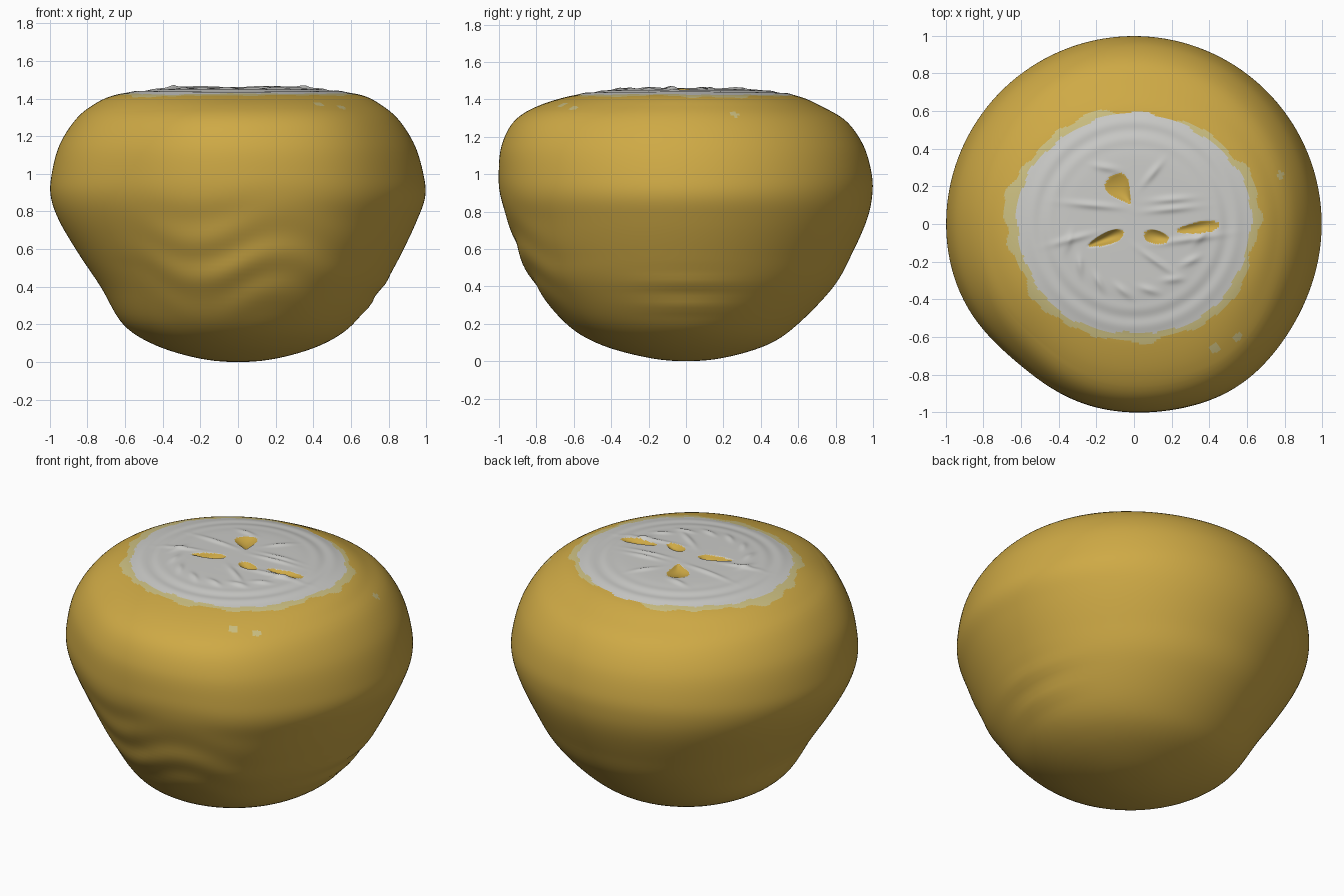
import bpy, bmesh
from math import sin, cos, pi, exp, hypot, atan2, radians

cube = bpy.data.objects.get("Cube")
if cube:
    bpy.data.objects.remove(cube)

SEGMENTS = 300

# Half-section: height, then radius towards +x, -x, +y, -y
PROFILE = [
    (1.46, 0, 0, 0, 0), (1.458, .2, .2, .2, .2), (1.45, .43, .43, .4, .4),
    (1.42, .65, .65, .59, .61), (1.36, .77, .78, .73, .8), (1.28, .86, .87, .86, .92),
    (1.15, .94, .95, .95, .985), (1, .985, .99, .993, 1), (.88, .995, .995, .995, .99),
    (.75, .95, .95, .965, .95), (.58, .87, .85, .89, .89), (.4, .77, .73, .79, .8),
    (.2, .61, .61, .6, .64), (.09, .44, .44, .44, .46), (.02, .21, .21, .21, .21),
    (0, 0, 0, 0, 0),
]

# Seed pockets: x, y, half length, half width, turn, taper, depth
POCKETS = [
    (-.07, .18, .09, .055, -55, -.75, .02),
    (-.15, -.08, .1, .032, 21, .4, .035),
    (.12, -.07, .068, .036, -12, -.2, .02),
    (.34, -.02, .115, .03, 8, .3, .015),
]

# Fleshy ridges on the cut: x, y, half length, turn
RIDGES = [
    (-.22, .1, .13, -5), (.2, .08, .12, 5), (.2, .13, .1, 4), (.1, .27, .07, 50),
    (-.15, .3, .06, -10), (-.33, -.08, .1, 15), (.3, -.08, .15, 8), (.12, -.2, .1, -35),
]
RIDGES += [(.36 * cos(radians(a)), .36 * sin(radians(a)), .05, a + 60)
           for a in range(195, 350, 22)]

SPECKS = [(.78, .26, .02), (.43, -.66, .026), (.55, -.6, .022)]


def spline(t):
    """Smooth point on the half-section, t from 0 at the top to 1 at the base."""
    t *= len(PROFILE) - 1
    i = min(int(t), len(PROFILE) - 2)
    f = t - i
    mirror = lambda p: (p[0],) + tuple(-r for r in p[1:])
    p0 = PROFILE[i - 1] if i else mirror(PROFILE[1])
    p1, p2 = PROFILE[i], PROFILE[i + 1]
    p3 = PROFILE[i + 2] if i + 2 < len(PROFILE) else mirror(PROFILE[-2])
    return [b + .5 * f * (c - a + f * (2 * a - 5 * b + 4 * c - d + f * (3 * (b - c) + d - a)))
            for a, b, c, d in zip(p0, p1, p2, p3)]


def local(x, y, cx, cy, turn):
    c, s = cos(radians(turn)), sin(radians(turn))
    return (x - cx) * c + (y - cy) * s, (y - cy) * c - (x - cx) * s


def pocket(x, y, p):
    """Below 1 inside the pocket outline."""
    u, v = local(x, y, *p[:2], p[4])
    u /= p[2]
    return hypot(u, v / (p[3] * max(.15, 1 + p[5] * u)))


def bell(a, centre, width):
    d = (a - centre + pi) % (2 * pi) - pi
    return exp(-(d / width) ** 2)


def flesh_edge(a):
    return .605 + .018 * cos(2 * a) + .008 * sin(5 * a) + .005 * sin(17 * a + 1) + .003 * sin(31 * a)


def rind_edge(a):
    wobble = .01 * sin(7 * a) + .008 * sin(13 * a + 2) + .005 * sin(29 * a)
    return flesh_edge(a) + .042 + wobble - .06 * bell(a, radians(80), .4) + .025 * bell(a, pi, .3)


def surface(t, a):
    z, right, left, back, front = spline(t)
    rx = right if cos(a) > 0 else left
    ry = back if sin(a) > 0 else front
    r = rx * cos(a) ** 2 + ry * sin(a) ** 2
    # slightly lumpy outline, wrinkles low on the side and the front
    side = min(1, max(0, (r - .5) * 3))
    r += side * (.025 * bell(a, radians(-58), .35) - .035 * bell(a, radians(-130), .35))
    if z < 1:
        r += side * .01 * sin(z * 48) * bell(a, 0, .35) * exp(-((z - .32) / .12) ** 2)
        r += side * .008 * sin(z * 28 + 2 * sin(a * 6)) * bell(a, -pi / 2, .5) * exp(-((z - .5) / .25) ** 2)
    x, y = r * cos(a), r * sin(a)
    # relief of the cut face
    if z > 1.4 and r < .68:
        for cx, cy, length, turn in RIDGES:
            u, v = local(x, y, cx, cy, turn)
            z += .009 * exp(-(u / length) ** 2 - (v / .018) ** 2)
        z += .003 * sin(r * 60) * exp(-((r - .5) / .08) ** 2)
        for p in POCKETS:
            z -= p[6] * max(0, 1 - pocket(x, y, p) ** 2)
    return x, y, z


def colour_slot(x, y, z):
    """0 skin, 1 flesh, 2 pale rind"""
    if z < 1.2:
        return 0
    r, a = hypot(x, y), atan2(y, x)
    if any(pocket(x, y, p) < 1 for p in POCKETS):
        return 0
    if r < flesh_edge(a):
        return 1
    if r < rind_edge(a):
        return 2
    return 2 if any(hypot(x - cx, y - cy) < size for cx, cy, size in SPECKS) else 0


def material(name, colour):
    mat = bpy.data.materials.new(name)
    mat.use_nodes = True
    mat.diffuse_color = (*colour, 1)
    mat.node_tree.nodes["Principled BSDF"].inputs["Base Color"].default_value = (*colour, 1)
    return mat


# Fine rings on the cut and shoulder, coarser ones down the sides
fine, coarse, split = 90, 70, .3
steps = [split * i / fine for i in range(1, fine)]
steps += [split + (1 - split) * i / coarse for i in range(coarse)]

bm = bmesh.new()
rings = [[bm.verts.new(surface(t, 2 * pi * k / SEGMENTS)) for k in range(SEGMENTS)] for t in steps]
top = bm.verts.new(surface(0, 0))
base = bm.verts.new((0, 0, 0))
for k in range(SEGMENTS):
    n = (k + 1) % SEGMENTS
    bm.faces.new((top, rings[0][k], rings[0][n]))
    bm.faces.new((base, rings[-1][n], rings[-1][k]))
    for upper, lower in zip(rings, rings[1:]):
        bm.faces.new((upper[k], lower[k], lower[n], upper[n]))
for face in bm.faces:
    face.material_index = colour_slot(*face.calc_center_median())
    face.smooth = True

mesh = bpy.data.meshes.new("cut_fruit")
bm.to_mesh(mesh)
bm.free()
mesh.materials.append(material("golden skin", (.62, .4, .06)))
mesh.materials.append(material("white flesh", (.6, .6, .58)))
mesh.materials.append(material("pale rind", (.6, .52, .22)))
fruit = bpy.data.objects.new("cut_fruit", mesh)
bpy.context.collection.objects.link(fruit)
